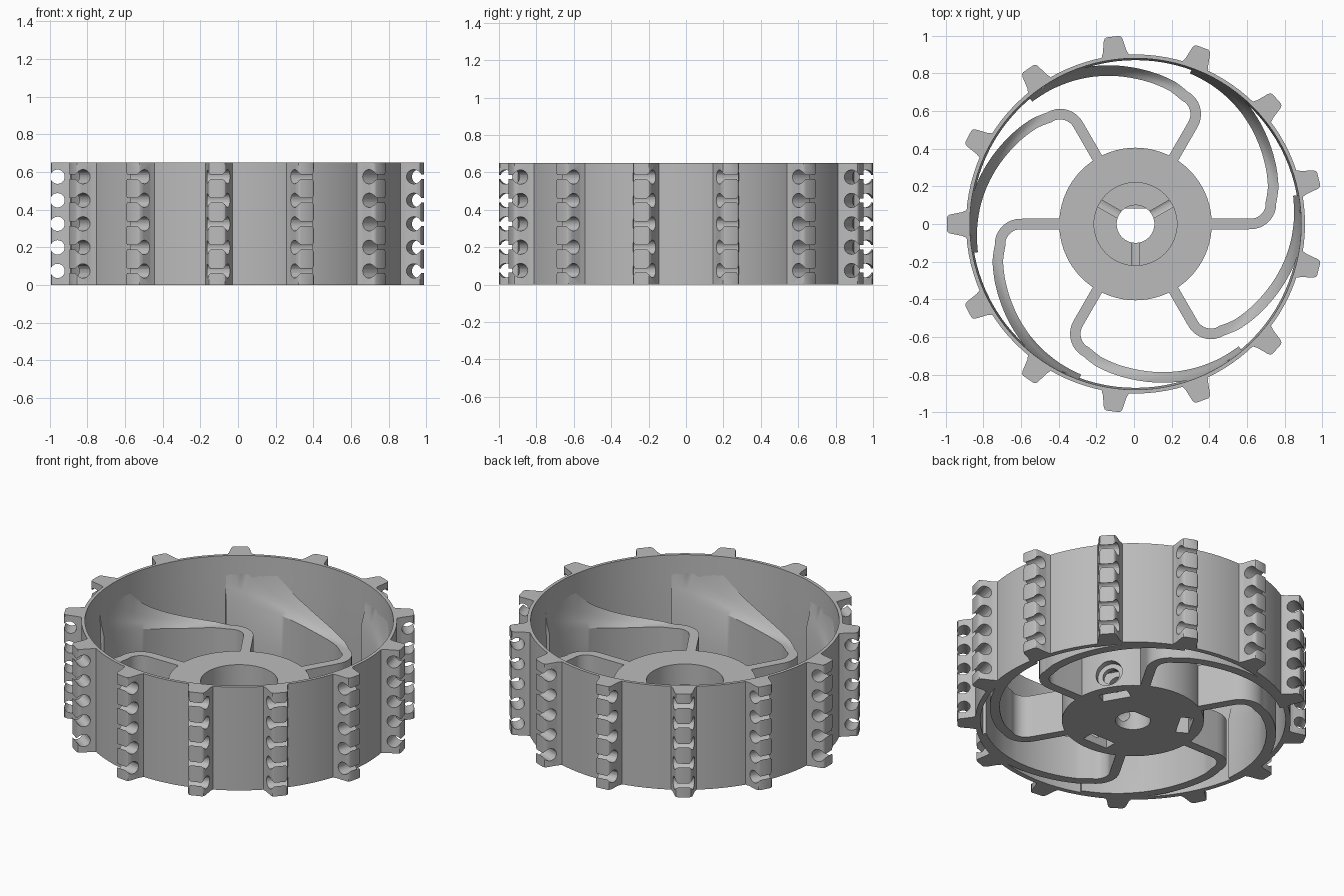
import bpy, bmesh, math
from mathutils import Matrix, Vector

if "Cube" in bpy.data.objects:
    bpy.data.objects.remove(bpy.data.objects["Cube"])

CX = 0.008          # offset of the wheel axis
H = 0.65            # rim height
HUB_H = 0.27
LUGS, SPOKES = 13, 6

grey = bpy.data.materials.new("grey_plastic")
grey.diffuse_color = (0.5, 0.5, 0.5, 1)
grey.use_nodes = True
grey.node_tree.nodes["Principled BSDF"].inputs["Base Color"].default_value = grey.diffuse_color


def make(name, bm, smooth=True):
    bmesh.ops.recalc_face_normals(bm, faces=bm.faces)
    me = bpy.data.meshes.new(name)
    bm.to_mesh(me)
    bm.free()
    me.materials.append(grey)
    ob = bpy.data.objects.new(name, me)
    bpy.context.collection.objects.link(ob)
    bpy.ops.object.select_all(action='DESELECT')
    bpy.context.view_layer.objects.active = ob
    ob.select_set(True)
    if smooth:
        bpy.ops.object.shade_smooth_by_angle(angle=math.radians(30))
    return ob


def lathe(profile, n):
    """Closed (r, z) loop spun around z."""
    bm = bmesh.new()
    rings = [[bm.verts.new((r * math.cos(2 * math.pi * i / n),
                            r * math.sin(2 * math.pi * i / n), z))
              for r, z in profile] for i in range(n)]
    k = len(profile)
    for i in range(n):
        a, b = rings[i], rings[(i + 1) % n]
        for j in range(k):
            m = (j + 1) % k
            bm.faces.new((a[j], b[j], b[m], a[m]))
    return bm


def prism(points, z0, z1):
    bm = bmesh.new()
    lo = [bm.verts.new((x, y, z0)) for x, y in points]
    hi = [bm.verts.new((x, y, z1)) for x, y in points]
    n = len(points)
    bm.faces.new(lo)
    bm.faces.new(hi)
    for i in range(n):
        j = (i + 1) % n
        bm.faces.new((lo[i], lo[j], hi[j], hi[i]))
    return bm


def cut(ob, cutter):
    """Subtract the cutter from ob and remove it."""
    cutter.hide_render = True
    mod = ob.modifiers.new("cut", 'BOOLEAN')
    mod.operation = 'DIFFERENCE'
    mod.solver = 'EXACT'
    mod.object = cutter
    bpy.ops.object.select_all(action='DESELECT')
    bpy.context.view_layer.objects.active = ob
    ob.select_set(True)
    bpy.ops.object.modifier_apply(modifier=mod.name)
    bpy.data.objects.remove(cutter)
    bpy.ops.object.shade_smooth_by_angle(angle=math.radians(30))


def copies(ob, name, count, start):
    """Place ob and linked copies around the axis."""
    for i in range(count):
        o = ob if i == 0 else bpy.data.objects.new(name, ob.data)
        if i:
            bpy.context.collection.objects.link(o)
        o.name = f"{name}_{i + 1}"
        o.location.x = CX
        o.rotation_euler.z = start + 2 * math.pi * i / count


def cylinder(bm, r, length, matrix, n=24):
    bmesh.ops.create_cone(bm, cap_ends=True, segments=n, radius1=r, radius2=r,
                          depth=length, matrix=matrix)


# Rim
rim = make("rim", lathe([(0.90, 0), (0.90, H), (0.88, H), (0.876, 0.5), (0.87, 0.3), (0.87, 0)], 104))
rim.location.x = CX

# Hub with a stepped bore
hub = make("hub", lathe([(0.405, 0), (0.405, HUB_H), (0.22, HUB_H), (0.22, 0.14), (0.1, 0.14), (0.1, 0)], 72))
for k in range(3):
    spin = Matrix.Rotation(math.radians(30 + 120 * k), 4, 'Z')
    # Nut slot open at the bottom
    bm = bmesh.new()
    bmesh.ops.create_cube(bm, size=1, matrix=spin @ Matrix.Translation((0.30, 0, 0.06))
                          @ Matrix.Diagonal((0.075, 0.17, 0.24, 1)))
    cut(hub, make("slot_cutter", bm, False))
    # Screw hole and its counterbore
    for r, x0, x1 in ((0.05, 0.05, 0.5), (0.08, 0.365, 0.5)):
        bm = bmesh.new()
        cylinder(bm, r, x1 - x0, spin @ Matrix.Translation(((x0 + x1) / 2, 0, 0.095))
                 @ Matrix.Rotation(math.pi / 2, 4, 'Y'))
        cut(hub, make("screw_cutter", bm, False))
hub.location.x = CX

# Flat on one side of the shaft bore
arc = [(0.102 * math.cos(math.radians(a)), 0.102 * math.sin(math.radians(a))) for a in range(55, 126, 10)]
key = make("bore_flat", prism(arc, 0, 0.04), False)
key.location.x = CX


# Curved spokes whose tops sweep up into the rim
def dish(r):
    t = min(max((r - 0.75) / 0.13, 0), 1)
    return HUB_H + 0.32 * (1 - math.sqrt(1 - t * t))


path = [(0.40, 0), (0.5, 0), (0.60, 0)]
path += [(0.61 + 0.11 * math.sin(math.radians(a)), 0.11 - 0.11 * math.cos(math.radians(a)))
         for a in range(10, 90, 10)]
keys = [(9, 0.728), (15, 0.757), (22, 0.778), (30, 0.800), (38, 0.822), (46, 0.842),
        (54, 0.858), (62, 0.870), (72, 0.880)]
for (a0, r0), (a1, r1) in zip(keys, keys[1:]):
    for s in range(5):
        a, r = math.radians(a0 + (a1 - a0) * s / 5), r0 + (r1 - r0) * s / 5
        path.append((r * math.cos(a), r * math.sin(a)))

bm = bmesh.new()
sections = []
for i, p in enumerate(path):
    p = Vector(p)
    d = Vector(path[min(i + 1, len(path) - 1)]) - Vector(path[max(i - 1, 0)])
    side = Vector((d.y, -d.x)).normalized() * 0.028
    bottom, top = [], []
    for s in (-1, -0.33, 0.33, 1):
        q = p + side * s
        if q.length > 0.879:
            q *= 0.879 / q.length
        bottom.append(bm.verts.new((q.x, q.y, 0)))
        top.append(bm.verts.new((q.x, q.y, dish(q.length))))
    sections.append(bottom + top[::-1])
for a, b in zip(sections, sections[1:]):
    for j in range(8):
        m = (j + 1) % 8
        bm.faces.new((a[j], a[m], b[m], b[j]))
bm.faces.new(sections[0])
bm.faces.new(sections[-1])
copies(make("spoke", bm), "spoke", SPOKES, 0)

# Tread lugs with five round notches each
half = [(0.885, 0.075), (0.905, 0.07), (0.92, 0.063), (0.985, 0.05), (0.997, 0.043), (1.002, 0.033)]
lug = make("lug", prism(half + [(x, -y) for x, y in reversed(half)], 0, H))
bm = bmesh.new()
for k in range(5):
    cylinder(bm, 0.038, 0.3, Matrix.Translation((0.966, 0, 0.075 + 0.125 * k))
             @ Matrix.Rotation(math.pi / 2, 4, 'X'))
cut(lug, make("notch_cutter", bm, False))
copies(lug, "lug", LUGS, math.pi)
